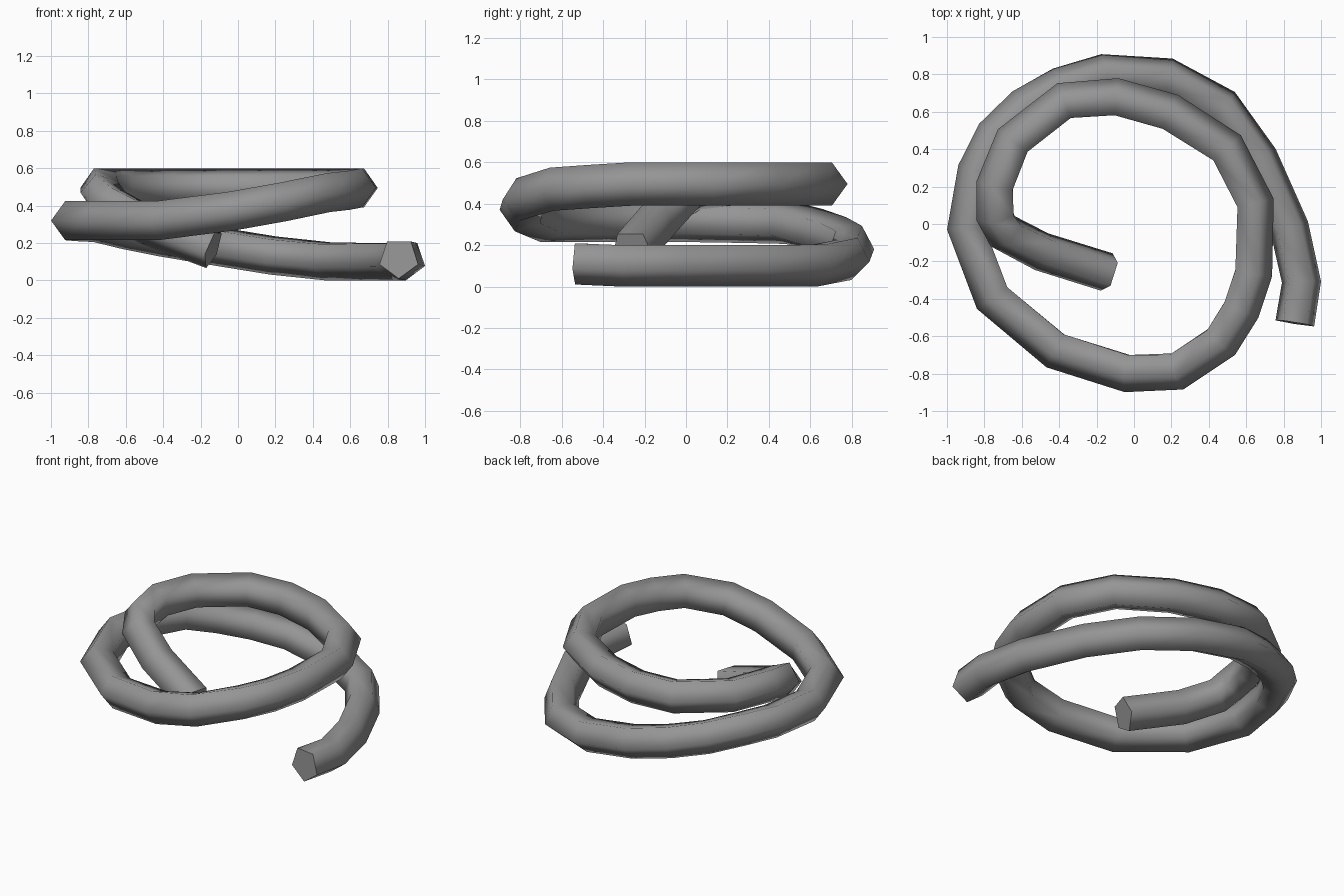
import bpy
import bmesh
import math
from mathutils import Vector

cube = bpy.data.objects.get("Cube")
if cube:
    bpy.data.objects.remove(cube, do_unlink=True)

SIDES = 5
RADIUS = 0.11

# Plan of the coil, from the loose outer end to the tucked inner end
PLAN = [
    (.86, -.53), (.895, -.31), (.83, -.02), (.665, .35), (.47, .625),
    (.18, .78), (-.16, .80), (-.39, .73), (-.585, .62), (-.74, .47),
    (-.835, .28), (-.89, -.02), (-.75, -.39), (-.415, -.67), (-.035, -.79),
    (.23, -.78), (.46, -.625), (.565, -.455), (.63, -.26), (.64, .11),
    (.49, .40), (.19, .59), (-.095, .67), (-.37, .65), (-.64, .44),
    (-.735, .205), (-.735, .045), (-.685, -.045), (-.48, -.15), (-.135, -.26),
]

# Height keys: (plan index, height), straight in between
HEIGHTS = [(0, .12), (1, .11), (4, .11), (5, .14), (6, .195), (9, .31),
           (11, .32), (13, .32), (16, .47), (18, .495), (25, .495),
           (26, .47), (27, .41), (28, .3), (29, .17)]

# Roll keys in degrees: the outer edge dips at both loose ends
ROLLS = [(0, -18), (4, -15), (8, 0), (26, 0), (29, -18)]


def interpolate(keys, i):
    for (a, va), (b, vb) in zip(keys, keys[1:]):
        if a <= i <= b:
            return va + (vb - va) * (i - a) / (b - a)
    return keys[-1][1]


def ring_points(path, i):
    """Corners of the cross-section at path point i, one corner outward."""
    before = path[i] - path[max(i - 1, 0)]
    after = path[min(i + 1, len(path) - 1)] - path[i]
    tangent = (before.normalized() + after.normalized()).normalized()
    outward = tangent.cross(Vector((0, 0, 1))).normalized()
    upward = outward.cross(tangent)
    roll = math.radians(interpolate(ROLLS, i))
    for k in range(SIDES):
        angle = roll + math.tau * k / SIDES
        yield path[i] + RADIUS * (math.cos(angle) * outward + math.sin(angle) * upward)


def sweep(name, path, material):
    bm = bmesh.new()
    rings = [[bm.verts.new(p) for p in ring_points(path, i)] for i in range(len(path))]
    for low, high in zip(rings, rings[1:]):
        for k in range(SIDES):
            n = (k + 1) % SIDES
            bm.faces.new((low[k], low[n], high[n], high[k])).smooth = True
    # Flat cut ends with crisp rims
    for ring in (rings[0], rings[-1]):
        cap = bm.faces.new(ring)
        cap.smooth = False
        for edge in cap.edges:
            edge.smooth = False
    bmesh.ops.recalc_face_normals(bm, faces=bm.faces)
    mesh = bpy.data.meshes.new(name)
    bm.to_mesh(mesh)
    bm.free()
    mesh.materials.append(material)
    obj = bpy.data.objects.new(name, mesh)
    bpy.context.collection.objects.link(obj)
    return obj


def make_material(name, colour):
    mat = bpy.data.materials.new(name)
    mat.use_nodes = True
    mat.diffuse_color = colour
    mat.node_tree.nodes["Principled BSDF"].inputs["Base Color"].default_value = colour
    return mat


# The coiled rope
grey = make_material("rope grey", (0.3, 0.3, 0.3, 1))
path = [Vector((x, y, interpolate(HEIGHTS, i))) for i, (x, y) in enumerate(PLAN)]
sweep("coiled_rope", path, grey)
